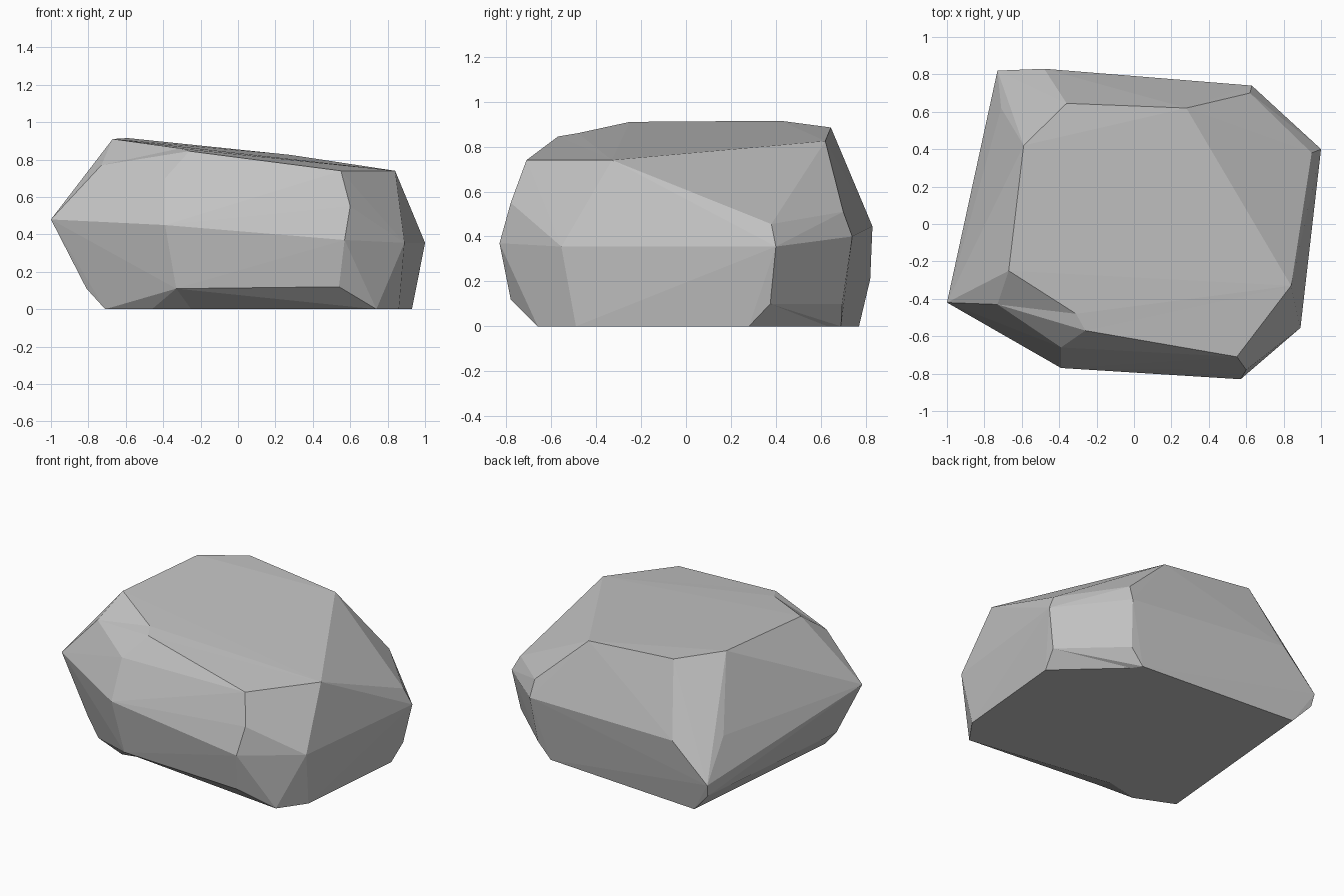
import bpy
import bmesh

# Remove only the default cube
default_cube = bpy.data.objects.get("Cube")
if default_cube:
    bpy.data.objects.remove(default_cube, do_unlink=True)


def flat_material(name, colour):
    material = bpy.data.materials.new(name)
    material.diffuse_color = colour
    material.use_nodes = True
    shader = material.node_tree.nodes["Principled BSDF"]
    shader.inputs["Base Color"].default_value = colour
    shader.inputs["Roughness"].default_value = 1
    return material


def chiselled_stone(name, ledges, dents, material):
    """Wrap a stack of corner ledges in one faceted skin, then chip some edges."""
    bm = bmesh.new()
    corner_verts = {corner: bm.verts.new(corner) for ledge in ledges for corner in ledge}
    bmesh.ops.convex_hull(bm, input=bm.verts[:], use_existing_faces=False)

    # Break an edge in two and push its middle inwards
    for start, end, middle in dents:
        edge = bm.edges.get((corner_verts[start], corner_verts[end]))
        if edge:
            chip = bmesh.utils.edge_split(edge, corner_verts[start], 0.5)[1]
            chip.co = middle
    bmesh.ops.triangulate(bm, faces=bm.faces[:])

    # Drop any corner that ended up inside the skin
    loose = [vert for vert in bm.verts if not vert.link_faces]
    bmesh.ops.delete(bm, geom=loose, context="VERTS")
    # Merge coplanar triangles into broad cleaved faces
    bmesh.ops.dissolve_limit(bm, angle_limit=0.01, verts=bm.verts[:], edges=bm.edges[:])
    bmesh.ops.recalc_face_normals(bm, faces=bm.faces[:])
    for face in bm.faces:
        face.smooth = False
    mesh = bpy.data.meshes.new(name)
    bm.to_mesh(mesh)
    bm.free()
    mesh.materials.append(material)
    stone = bpy.data.objects.new(name, mesh)
    bpy.context.scene.collection.objects.link(stone)
    return stone


# Rim of the sloping top face
crown_left, crown_right = (-.67, -.25, .91), (-.26, -.57, .845)
crown = [
    crown_left, (-.59, .42, .915), (-.36, .645, .885), (.28, .62, .825),
    (.84, -.33, .74), (.55, -.71, .74), crown_right,
]

# Chamfer corners just below the rim
shoulder = [
    (-.73, -.43, .77), (-.39, -.66, .7), (.6, -.78, .55),
    (.95, .38, .455), (.62, .7, .51), (-.71, .62, .46),
]

# Widest outline of the rock
girdle = [
    (-1, -.42, .48), (-.39, -.77, .45), (.57, -.83, .37), (.89, -.555, .355),
    (1, .4, .355), (.63, .74, .4), (-.48, .83, .445), (-.73, .82, .21),
]

# Lower corners where the sides turn inwards
undercut = [
    (-.81, -.42, .11), (-.33, -.72, .11), (.54, -.78, .12),
    (.95, .375, .1), (.6, .695, .1), (-.72, .8, .13),
]

# Flat footprint on the ground
base_front_left, base_front_right = (-.46, -.56, 0), (.74, -.66, 0)
base_side, base_back = (.93, .28, 0), (.51, .69, 0)
footprint = [
    (-.71, -.45, 0), base_front_left, base_front_right, (.86, -.49, 0),
    base_side, base_back, (-.6, .77, 0),
]

# Chipped edges on the rim and the footprint
dents = [
    (crown_left, crown_right, (-.31, -.48, .86)),
    (base_front_left, base_front_right, (-.25, -.51, 0)),
    (base_side, base_back, (.55, .63, 0)),
]

stone_grey = flat_material("stone grey", (.55, .55, .55, 1))
chiselled_stone("boulder", [crown, shoulder, girdle, undercut, footprint], dents, stone_grey)
